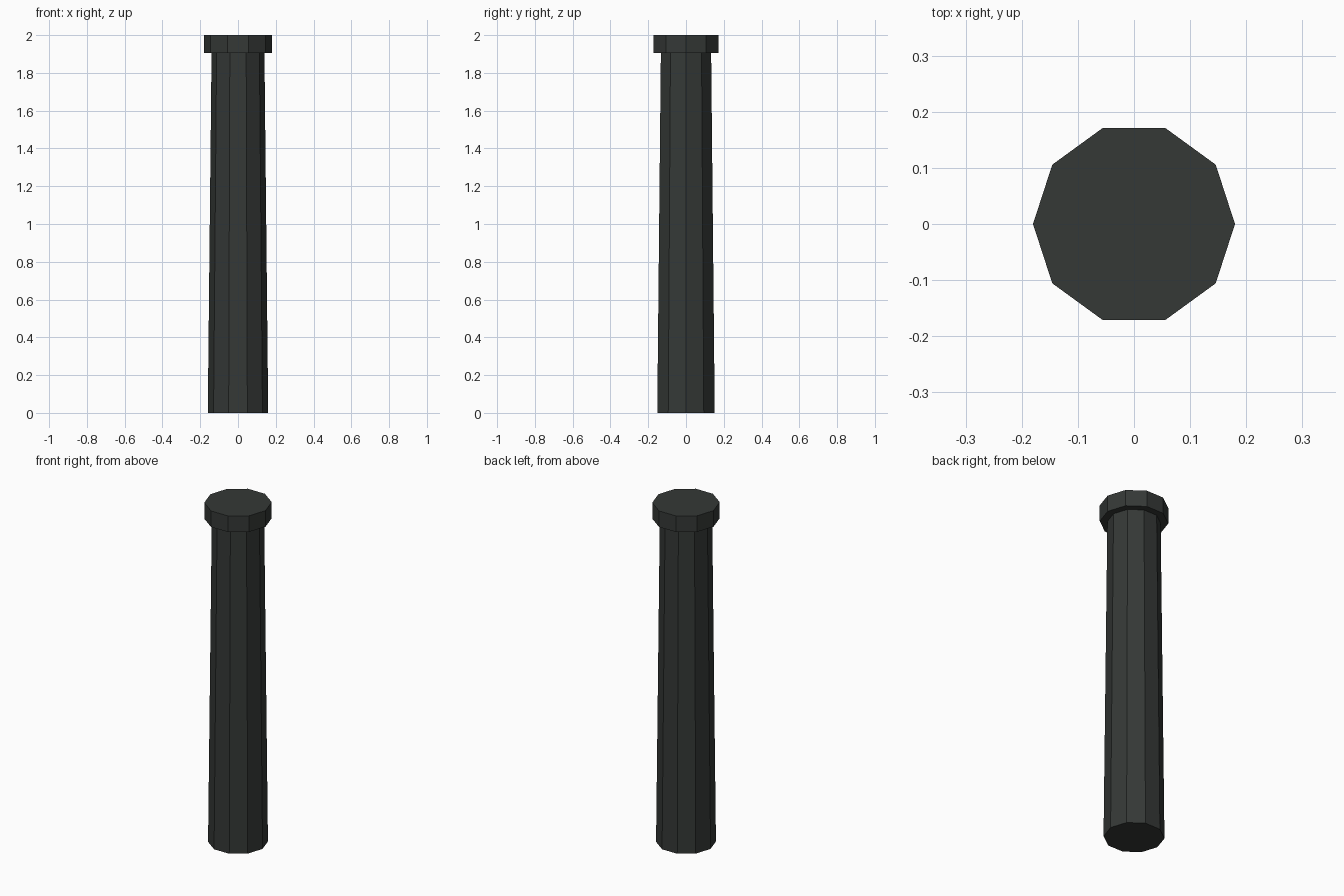
import bpy, math

if "Cube" in bpy.data.objects:
    bpy.data.objects.remove(bpy.data.objects["Cube"])

SIDES = 10

dark = bpy.data.materials.new("dark_iron")
dark.diffuse_color = (0.035, 0.04, 0.037, 1)
dark.use_nodes = True
dark.node_tree.nodes["Principled BSDF"].inputs["Base Color"].default_value = dark.diffuse_color


def drum(name, r_bottom, r_top, z0, z1):
    """Ten-sided tapered drum with a corner on the x axis."""
    bpy.ops.mesh.primitive_cone_add(
        vertices=SIDES, radius1=r_bottom, radius2=r_top, depth=z1 - z0,
        location=(0, 0, (z0 + z1) / 2), rotation=(0, 0, math.pi / SIDES))
    obj = bpy.context.object
    obj.name = name
    obj.data.materials.append(dark)
    return obj


# Tapered post
drum("post_shaft", 0.16, 0.14, 0.0, 1.905)

# Wider flat cap
drum("post_cap", 0.18, 0.18, 1.905, 2.0)
